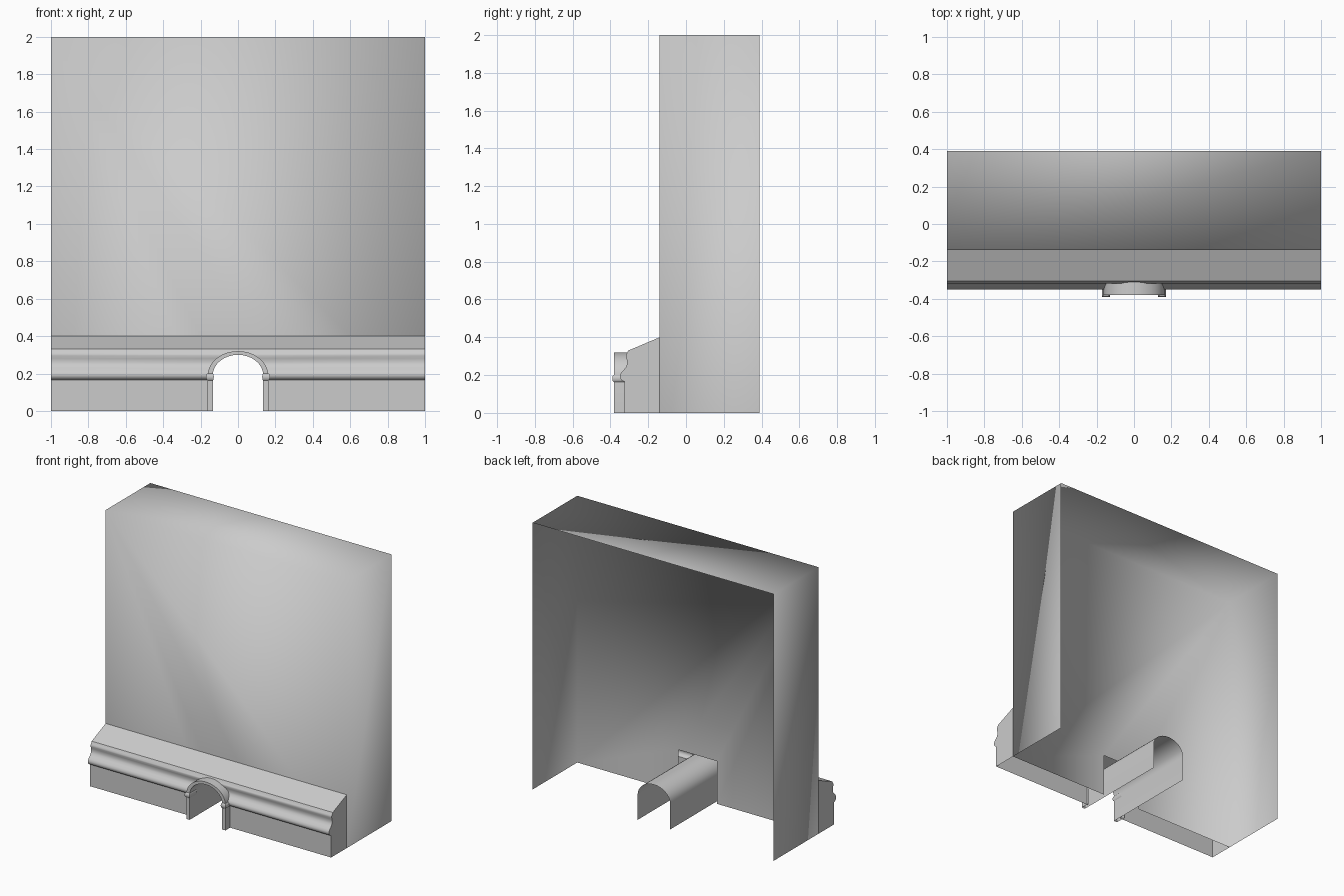
import bpy, math

if "Cube" in bpy.data.objects:
    bpy.data.objects.remove(bpy.data.objects["Cube"])

def mesh_obj(name, verts, faces, angle=None):
    me = bpy.data.meshes.new(name)
    me.from_pydata(verts, [], faces)
    me.update()
    ob = bpy.data.objects.new(name, me)
    bpy.context.collection.objects.link(ob)
    bpy.ops.object.select_all(action='DESELECT')
    ob.select_set(True)
    bpy.context.view_layer.objects.active = ob
    if angle is None:
        bpy.ops.object.shade_smooth()
    else:
        bpy.ops.object.shade_smooth_by_angle(angle=math.radians(angle))
    return ob

def arch(w, spring, top, n=16):
    """Points of a round-headed opening, left foot to right foot."""
    pts = [(-w, 0)]
    for i in range(n + 1):
        a = math.pi * (1 - i / n)
        pts.append((w * math.cos(a), spring + (top - spring) * math.sin(a)))
    return pts + [(w, 0)]

def sweep(name, loops, closed=False, angle=40):
    """Join equal-length point loops into a strip surface."""
    n = len(loops[0])
    verts = [p for l in loops for p in l]
    faces = []
    for k in range(len(loops) if closed else len(loops) - 1):
        a, b = k * n, (k + 1) % len(loops) * n
        faces += [(a + i, a + i + 1, b + i + 1, b + i) for i in range(n - 1)]
    return mesh_obj(name, verts, faces, angle)

FRONT, BACK, SPRING = -0.14, 0.39, 0.19

# Tall wall shell: front with a square gap, two returns and a top, softly shaded
outline = [(-1, 0), (-.16, 0), (-.16, .32), (.16, .32), (.16, 0), (1, 0), (1, 2), (-1, 2)]
verts = [(x, FRONT, z) for x, z in outline]
verts += [(-1, BACK, 0), (1, BACK, 0), (1, BACK, 2), (-1, BACK, 2)]
mesh_obj("wall_shell", verts,
         [(0, 1, 2, 3, 4, 5, 6, 7), (5, 9, 10, 6), (8, 0, 7, 11), (7, 6, 10, 11)])

# Plinth moulding, each half trimmed to the arch
profile = [(-.325, 0), (-.325, .165), (-.34, .172), (-.35, .185), (-.35, .2),
           (-.342, .215), (-.327, .23), (-.316, .245), (-.311, .26), (-.313, .28),
           (-.318, .295), (-.318, .307), (-.313, .314), (-.31, .32), (-.305, .33), (FRONT, .4)]

def gap(z):
    if z <= SPRING:
        return .15
    t = (z - SPRING) / (.315 - SPRING)
    return .15 * math.sqrt(max(0, 1 - t * t))

for side, label in ((-1, "left"), (1, "right")):
    n = len(profile)
    verts = [(side * gap(z), y, z) for y, z in profile]
    verts += [(side, y, z) for y, z in profile]
    verts += [(side, FRONT, 0)]
    faces = [(i, i + n, i + n + 1, i + 1) for i in range(n - 1)]
    faces.append(tuple(range(n, 2 * n + 1)))
    if side < 0:
        faces = [f[::-1] for f in faces]
    mesh_obj("plinth_" + label, verts, faces, 40)

# Arch trim around the opening, running into the tunnel lining
inner, outer = arch(.135, SPRING, .3), arch(.162, SPRING, .32)
at = lambda pts, y: [(x, y, z) for x, z in pts]
sweep("arch_trim", [at(outer, -.30), at(outer, -.38), at(inner, -.38)])
sweep("tunnel_lining", [at(inner, -.38), at(inner, .38)])

# Small rounded capitals at the springing of the arch
cap = [(.0, .163), (.006, .168), (.009, .178), (.009, .186), (.006, .196), (.0, .201)]
for side, label in ((-1, "left"), (1, "right")):
    rows = []
    for d, z in cap:
        xi, xo, yf = .135 - d * .6, .162 + d, -.381 - d
        rows.append([(side * xi, -.30, z), (side * xi, yf, z),
                     (side * xo, yf, z), (side * xo, -.30, z)])
    sweep("arch_capital_" + label, rows)
